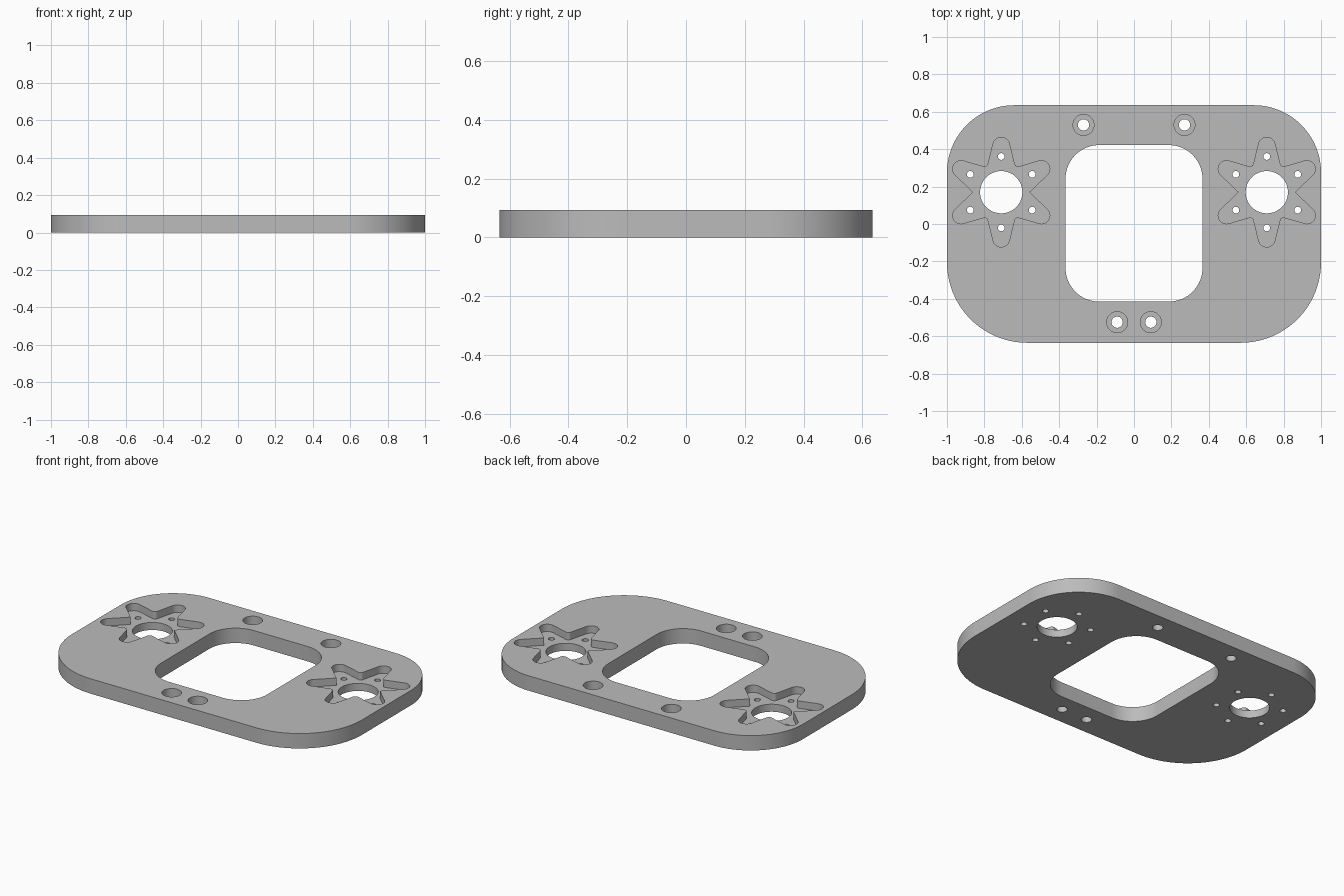
import bpy, bmesh
from math import sin, cos, tan, pi, radians
from mathutils import Vector

if "Cube" in bpy.data.objects:
    bpy.data.objects.remove(bpy.data.objects["Cube"])

THICK = 0.093
POCKET_FLOOR = 0.047
BORE_FLOOR = 0.035
OVER = 0.05          # how far cutters stick out of the plate
MOUNT_X, MOUNT_Y = 0.71, 0.17

grey = bpy.data.materials.new("plain grey")
grey.use_nodes = True
grey.diffuse_color = (0.5, 0.5, 0.5, 1)
grey.node_tree.nodes["Principled BSDF"].inputs["Base Color"].default_value = grey.diffuse_color


def rounded(corners, steps=16):
    """Outline through (x, y, radius) corners, each replaced by a tangent arc."""
    out = []
    for i, (x, y, r) in enumerate(corners):
        p = Vector((x, y))
        if r == 0:
            out.append(p)
            continue
        a = (Vector(corners[i - 1][:2]) - p).normalized()
        b = (Vector(corners[(i + 1) % len(corners)][:2]) - p).normalized()
        half = a.angle(b) / 2
        centre = p + (a + b).normalized() * (r / sin(half))
        start = p + a * (r / tan(half)) - centre
        end = p + b * (r / tan(half)) - centre
        sweep = pi - 2 * half
        for k in range(steps + 1):
            t = k / steps
            out.append(centre + (start * sin((1 - t) * sweep) + end * sin(t * sweep)) / sin(sweep))
    return out


def circle(x, y, r, n=48):
    return [Vector((x + r * cos(2 * pi * k / n), y + r * sin(2 * pi * k / n))) for k in range(n)]


def star(x, y):
    """Six tapered round-ended arms; the valleys on the x axis stay sharp."""
    corners = []
    for k in range(6):
        a = radians(30 + 60 * k)
        for along, across in ((0.293, -0.035), (0.293, 0.035)):
            corners.append((x + along * cos(a) - across * sin(a),
                            y + along * sin(a) + across * cos(a), 0.0445))
        v = a + radians(30)
        corners.append((x + 0.15 * cos(v), y + 0.15 * sin(v), 0 if k in (2, 5) else 0.02))
    return rounded(corners, 10)


def prisms(name, outlines, z0, z1):
    """One object made of upright prisms over the given outlines."""
    bm = bmesh.new()
    for pts in outlines:
        face = bm.faces.new([bm.verts.new((p.x, p.y, z0)) for p in pts])
        top = bmesh.ops.extrude_face_region(bm, geom=[face])["geom"]
        bmesh.ops.translate(bm, vec=(0, 0, z1 - z0),
                            verts=[v for v in top if isinstance(v, bmesh.types.BMVert)])
    bmesh.ops.recalc_face_normals(bm, faces=bm.faces)
    mesh = bpy.data.meshes.new(name)
    bm.to_mesh(mesh)
    bm.free()
    mesh.materials.append(grey)
    obj = bpy.data.objects.new(name, mesh)
    bpy.context.collection.objects.link(obj)
    return obj


# Plate with larger radii at the front corners
plate = prisms("mounting_plate", [rounded([
    (-1, -0.635, 0.43), (1, -0.635, 0.43), (1, 0.635, 0.36), (-1, 0.635, 0.36)], 32)], 0, THICK)

# Central window, motor openings and screw holes go right through
screws = [(-0.27, 0.53), (0.27, 0.53), (-0.09, -0.525), (0.09, -0.525)]
through = [rounded([(-0.366, -0.415, 0.18), (0.366, -0.415, 0.18),
                    (0.366, 0.422, 0.18), (-0.366, 0.422, 0.18)])]
through += [circle(x, y, 0.03) for x, y in screws]
for x in (-MOUNT_X, MOUNT_X):
    through.append(circle(x, MOUNT_Y, 0.113, 64))
    for k in range(6):
        a = radians(30 + 60 * k)
        through.append(circle(x + 0.191 * cos(a), MOUNT_Y + 0.191 * sin(a), 0.018, 24))

# Star pockets and counterbores are cut from the top only
cutters = [
    prisms("star_pocket_cutter", [star(s * MOUNT_X, MOUNT_Y) for s in (-1, 1)],
           POCKET_FLOOR, THICK + OVER),
    prisms("counterbore_cutter", [circle(x, y, 0.056) for x, y in screws],
           BORE_FLOOR, THICK + OVER),
    prisms("through_hole_cutter", through, -OVER, THICK + OVER),
]

bpy.ops.object.select_all(action='DESELECT')
plate.select_set(True)
bpy.context.view_layer.objects.active = plate
for cutter in cutters:
    mod = plate.modifiers.new(cutter.name, 'BOOLEAN')
    mod.operation = 'DIFFERENCE'
    mod.solver = 'EXACT'
    mod.object = cutter
    bpy.ops.object.modifier_apply(modifier=mod.name)
    bpy.data.objects.remove(cutter)

bpy.ops.object.shade_smooth_by_angle(angle=radians(30))
